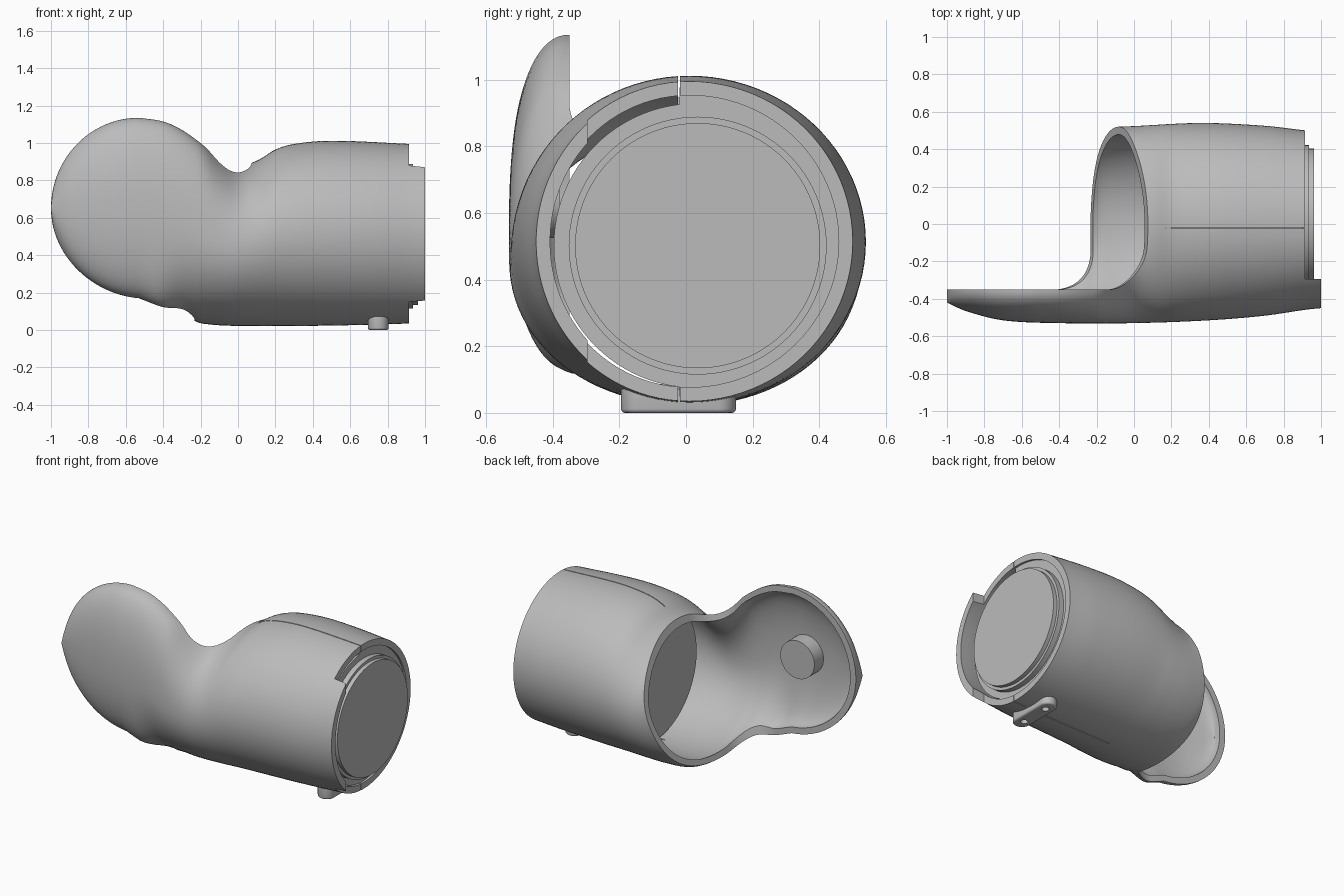
import bpy, bmesh, math
from mathutils import Matrix

if "Cube" in bpy.data.objects:
    bpy.data.objects.remove(bpy.data.objects["Cube"])

GREY = bpy.data.materials.new("light_grey")
GREY.diffuse_color = (0.5, 0.5, 0.5, 1)
GREY.use_nodes = True
GREY.node_tree.nodes["Principled BSDF"].inputs["Base Color"].default_value = GREY.diffuse_color

# Shell outline along its length
TOP = [(-.53, 1.135), (-.4, 1.115), (-.3, 1.07), (-.2, 1.0), (-.1, .92), (0, .88),
       (.1, .905), (.2, .965), (.3, .995), (.5, 1.012), (.92, .995), (1, .99)]
BOTTOM = [(-.53, .17), (-.4, .12), (-.3, .085), (-.25, .06), (-.2, .036), (0, .022),
          (.5, .024), (.92, .035), (1, .038)]
FRONT = [(-1, -.42), (-.9, -.465), (-.7, -.515), (-.4, -.53), (0, -.53), (.4, -.515),
         (.7, -.49), (.92, -.458), (1, -.45)]
BACK = [(-1, .52), (-.1, .52), (.35, .54), (.7, .525), (.92, .5), (1, .495)]


def curve(tab, x):
    """Smooth interpolation through a table of points."""
    x = min(max(x, tab[0][0]), tab[-1][0])
    n = len(tab)
    i = max(k for k in range(n - 1) if tab[k][0] <= x)

    def slope(k):
        a, b = tab[max(k - 1, 0)], tab[min(k + 1, n - 1)]
        return (b[1] - a[1]) / (b[0] - a[0])
    (x0, p0), (x1, p1) = tab[i], tab[i + 1]
    h = x1 - x0
    t = (x - x0) / h
    return ((2*t**3 - 3*t**2 + 1) * p0 + (t**3 - 2*t**2 + t) * h * slope(i)
            + (3*t**2 - 2*t**3) * p1 + (t**3 - t**2) * h * slope(i + 1))


def blend(x, a, b):
    t = min(max((x - a) / (b - a), 0), 1)
    return t * t * (3 - 2 * t)


def make(name, bm):
    bmesh.ops.recalc_face_normals(bm, faces=bm.faces)
    me = bpy.data.meshes.new(name)
    bm.to_mesh(me)
    bm.free()
    me.materials.append(GREY)
    ob = bpy.data.objects.new(name, me)
    bpy.context.collection.objects.link(ob)
    return ob


def cut(ob, cutter):
    bpy.context.view_layer.objects.active = ob
    m = ob.modifiers.new("cut", 'BOOLEAN')
    m.operation, m.solver, m.object = 'DIFFERENCE', 'EXACT', cutter
    bpy.ops.object.modifier_apply(modifier=m.name)
    bpy.data.objects.remove(cutter)


def smooth(ob, angle=35):
    bpy.ops.object.select_all(action='DESELECT')
    ob.select_set(True)
    bpy.context.view_layer.objects.active = ob
    bpy.ops.object.shade_smooth_by_angle(angle=math.radians(angle))


def section(x, t, n=96):
    """Cross-section at x, inset by t: a separate quarter arc per quadrant."""
    if x < -.53:
        s = math.sqrt(max(1 - ((x + .53) / (.47 - t)) ** 2, 0))
        top = .65 + (.485 - t) * s
        bot = .65 - (.44 - t) * s - .085 * (x + 1)
    else:
        top, bot = curve(TOP, x) - t, curve(BOTTOM, x) + t
    front, back = curve(FRONT, x) + t, curve(BACK, x) - t
    mid = (top + bot) / 2
    y_top = -.35 + .36 * blend(x, -.22, .12)
    y_bot = -.35 + .36 * blend(x, -.45, -.15)
    e = 2 / (2.2 - .2 * blend(x, -.3, .1))
    ring = []
    for k in range(n):
        a = 2 * math.pi * k / n
        c, d = math.cos(a), math.sin(a)
        yc, zr = (y_top, top - mid) if d >= 0 else (y_bot, mid - bot)
        yr = back - yc if c > 0 else yc - front
        ring.append((x, yc + math.copysign(abs(c) ** e, c) * yr,
                     mid + math.copysign(abs(d) ** e, d) * zr))
    return ring


def loft(name, t, end):
    r = .47 - t
    xs = [-.53 - r * math.cos(math.pi / 2 * (k + .6) / 24.6) for k in range(24)]
    xs += [-.53 + (end + .53) * k / 64 for k in range(65)]
    bm = bmesh.new()
    rings = [[bm.verts.new(p) for p in section(x, t)] for x in xs]
    for a, b in zip(rings, rings[1:]):
        for i in range(len(a)):
            j = (i + 1) % len(a)
            bm.faces.new((a[i], a[j], b[j], b[i]))
    bm.faces.new(rings[0])
    bm.faces.new(rings[-1])
    return make(name, bm)


def box(name, x, y, z, bevel=0):
    bm = bmesh.new()
    bmesh.ops.create_cube(bm, size=1)
    for v in bm.verts:
        v.co = [(a + b) / 2 + (b - a) * c for (a, b), c in zip((x, y, z), v.co)]
    if bevel:
        es = [e for e in bm.edges if abs(e.verts[0].co.z - e.verts[1].co.z) > .01]
        bmesh.ops.bevel(bm, geom=es, offset=bevel, segments=8, affect='EDGES', profile=.5)
        low = [e for e in bm.edges if all(v.co.z < z[0] + .001 for v in e.verts)]
        bmesh.ops.bevel(bm, geom=low, offset=.012, segments=3, affect='EDGES', profile=.5)
    return make(name, bm)


def cylinder(name, r, start, length, axis):
    bm = bmesh.new()
    bmesh.ops.create_cone(bm, cap_ends=True, segments=96, radius1=r, radius2=r, depth=length)
    bmesh.ops.translate(bm, vec=(0, 0, length / 2), verts=bm.verts)
    rot = {'x': Matrix.Rotation(math.pi / 2, 4, 'Y'),
           'y': Matrix.Rotation(-math.pi / 2, 4, 'X'), 'z': Matrix()}[axis]
    bmesh.ops.transform(bm, matrix=Matrix.Translation(start) @ rot, verts=bm.verts)
    return make(name, bm)


# Hollow shell: round sleeve running into a shallow dish
shell = loft("shell", 0, 1.0)
cut(shell, loft("hollow", .042, 1.05))

# Slanted sleeve mouth, with a rounded corner into the dish rim
x0 = -.252
prof = [(-2, -.35)]
for k in range(17):
    a = -math.pi / 2 + math.pi / 2 * k / 16
    prof.append((x0 - .22 + .22 * math.cos(a), -.13 + .22 * math.sin(a)))
prof += [(x0, 2), (-2, 2)]
bm = bmesh.new()
lo, hi = [[bm.verts.new((x + .365 * z, y, z)) for x, y in prof] for z in (-.3, 1.6)]
bm.faces.new(lo)
bm.faces.new(hi)
for i in range(len(prof)):
    j = (i + 1) % len(prof)
    bm.faces.new((lo[i], lo[j], hi[j], hi[i]))
cut(shell, make("mouth_cutter", bm))

# End step that leaves the front tab, and the thin seam
cut(shell, box("step_cutter", (.915, 1.2), (-.295, 1), (-.5, 1.5)))
cut(shell, box("seam_cutter", (.17, 1.2), (-.024, -.018), (-.5, 1.5)))
smooth(shell)

# Plug closing the sleeve, with its raised end face
smooth(cylinder("plug", .427, (.2, .03, .502), .7, 'x'))
smooth(cylinder("plug_rim", .387, (.89, .035, .502), .045, 'x'))
smooth(cylinder("plug_face", .368, (.92, .035, .502), .042, 'x'))

# Half flange joining the plug to the back of the sleeve
flange = cylinder("back_flange", .465, (.84, .02, .513), .06, 'x')
cut(flange, box("flange_cutter", (.5, 1.2), (-1, -.02), (-.5, 1.5)))
smooth(flange)

# Post inside the dish
smooth(cylinder("dish_post", .125, (-.55, -.51, .65), .13, 'y'))

# Foot bar with two screw holes
foot = box("foot_bar", (.695, .805), (-.195, .15), (0, .072), .054)
for y in (-.12, .075):
    cut(foot, cylinder("hole_cutter", .022, (.75, y, -.02), .06, 'z'))
smooth(foot)
